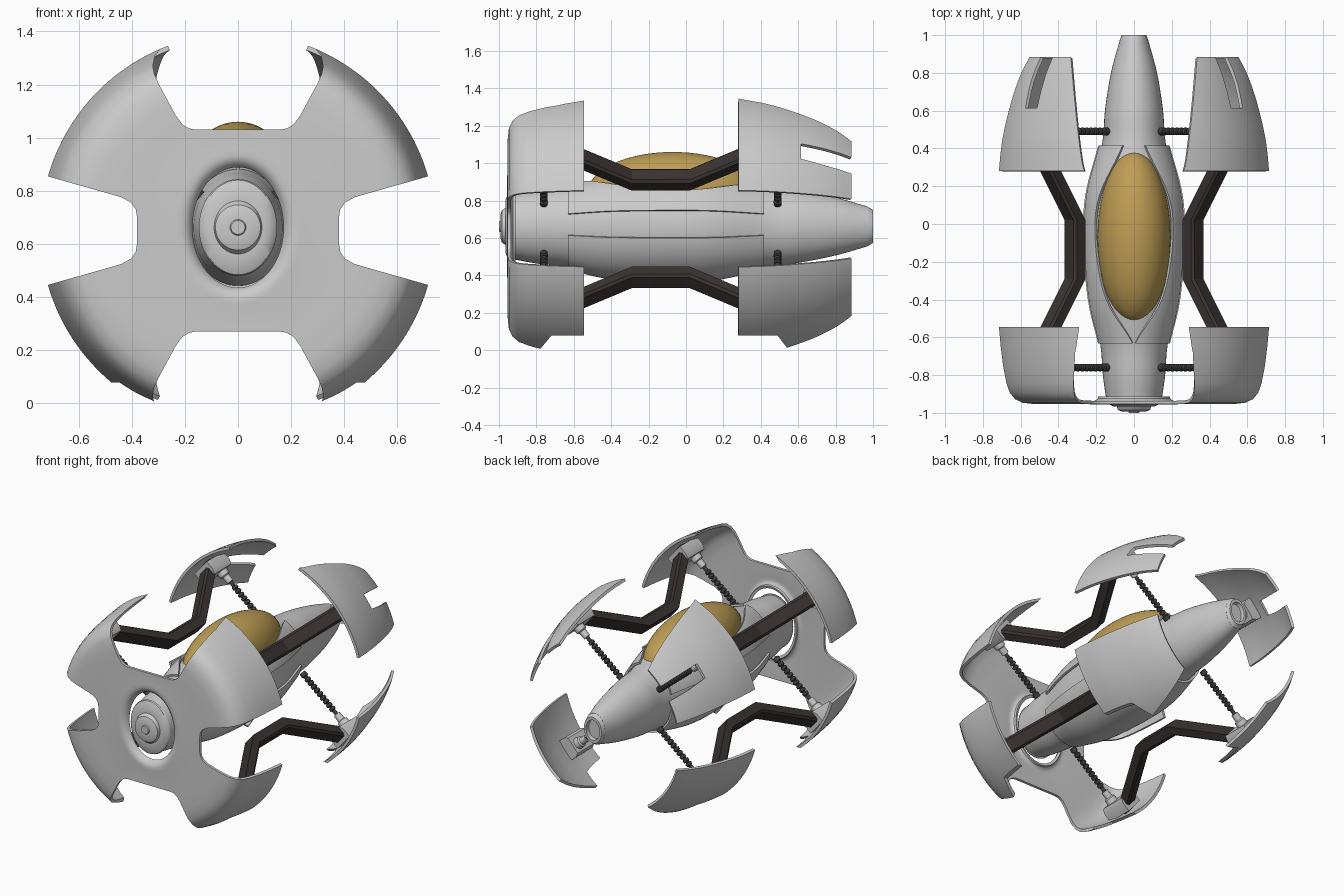
import bpy, bmesh, math
from math import sin, cos, radians, pi
from mathutils import Vector

if "Cube" in bpy.data.objects:
    bpy.data.objects.remove(bpy.data.objects["Cube"])

CZ = 0.65    # axis height of the shields
HZ = 0.662   # axis height of the hull


def material(name, rgb):
    m = bpy.data.materials.new(name)
    m.diffuse_color = (*rgb, 1)
    m.use_nodes = True
    m.node_tree.nodes["Principled BSDF"].inputs["Base Color"].default_value = m.diffuse_color
    return m


DARK = material("dark_metal", (0.042, 0.033, 0.032))
RUBBER = material("dark_rubber", (0.05, 0.05, 0.052))
GOLD = material("gold_glass", (0.52, 0.34, 0.09))


def finish(name, bm, mat=None):
    bmesh.ops.recalc_face_normals(bm, faces=bm.faces)
    me = bpy.data.meshes.new(name)
    bm.to_mesh(me)
    bm.free()
    ob = bpy.data.objects.new(name, me)
    bpy.context.collection.objects.link(ob)
    if mat:
        me.materials.append(mat)
    return ob


def grid(name, rows, closed=True, caps=False, mat=None):
    """Skin a list of equal-length point rows."""
    bm = bmesh.new()
    vs = [[bm.verts.new(p) for p in r] for r in rows]
    n = len(rows[0])
    for a, b in zip(vs, vs[1:]):
        for i in range(n if closed else n - 1):
            j = (i + 1) % n
            bm.faces.new((a[i], a[j], b[j], b[i]))
    if caps:
        bm.faces.new(vs[0])
        bm.faces.new(vs[-1])
    return finish(name, bm, mat)


def prism(name, pts, vec):
    """Extrude a polygon along a vector."""
    rows = [[Vector(p) for p in pts], [Vector(p) + Vector(vec) for p in pts]]
    return grid(name, rows, caps=True)


def apply(ob, kind, **props):
    m = ob.modifiers.new(kind, kind)
    for k, v in props.items():
        setattr(m, k, v)
    bpy.context.view_layer.objects.active = ob
    bpy.ops.object.modifier_apply(modifier=m.name)


def cut(ob, cutter):
    apply(ob, 'BOOLEAN', operation='DIFFERENCE', solver='EXACT', object=cutter)
    bpy.data.objects.remove(cutter)


def spline(pts, k=6):
    """Smooth interpolation through tuples."""
    P = [Vector(p) for p in pts]
    P = [2 * P[0] - P[1]] + P + [2 * P[-1] - P[-2]]
    out = []
    for a, b, c, d in zip(P, P[1:], P[2:], P[3:]):
        for i in range(k):
            t = i / k
            out.append(0.5 * (2 * b + (c - a) * t + (2 * a - 5 * b + 4 * c - d) * t * t
                              + (3 * b - a - 3 * c + d) * t ** 3))
    return [tuple(v) for v in out + [P[-2]]]


def ring(y, rx, rz, zc=HZ, a0=0, a1=360, n=64):
    full = a1 - a0 == 360
    ts = [radians(a0 + (a1 - a0) * i / (n if full else n - 1)) for i in range(n)]
    return [(rx * cos(t), y, zc + rz * sin(t)) for t in ts]


# hull core, nose cap and tail nozzle
core = [(-.94, .145, .172), (-.8, .165, .198), (-.64, .178, .215), (-.4, .225, .26), (-.1, .246, .278),
        (.15, .236, .268), (.43, .168, .215), (.6, .154, .195), (.8, .122, .155), (.975, .075, .105)]
grid("hull_core", [ring(*v) for v in spline(core)], caps=True)
nose = [(-.94, .147, .182), (-.95, .14, .178), (-.965, .11, .142), (-.965, .09, .1), (-.985, .085, .085),
        (-.993, .06, .06), (-.993, .03, .03), (-1, .026, .026)]
grid("nose_cap", [ring(*v) for v in nose], caps=True)
tail = [(.97, .076, .107), (1, .066, .088), (1, .05, .068), (.95, .044, .06)]
grid("tail_nozzle", [ring(*v) for v in tail], caps=True)

# armour shells over the middle of the hull (last value: upper edge angle)
shell = spline([(-.63, .188, .226, 88), (-.4, .243, .276, 54), (-.1, .268, .29, 42),
                (.15, .257, .282, 46), (.415, .186, .228, 72)])
low = grid("lower_hull_shell", [ring(y, a, b, HZ, -168, -12, 40) for y, a, b, t in shell], closed=False)
apply(low, 'SOLIDIFY', thickness=.014, offset=0)
for side, s in (("right", 1), ("left", -1)):
    rows = [[(s * x, y, z) for x, y, z in ring(y, a, b, HZ, 17, t, 14)] for y, a, b, t in shell]
    up = grid(side + "_hull_shell", rows, closed=False)
    apply(up, 'SOLIDIFY', thickness=.014, offset=0)

# canopy
bm = bmesh.new()
bmesh.ops.create_uvsphere(bm, u_segments=48, v_segments=32, radius=1)
for v in bm.verts:
    v.co = (v.co.x * .193, v.co.y * .455 - .07, v.co.z * .215 + .845)
finish("canopy", bm, GOLD)

# front shield: dish with an oval opening, notched on four sides
dish = [(-.915, .18, .235, HZ), (-.93, .185, .24, HZ), (-.942, .2, .255, HZ), (-.947, .215, .27, HZ),
        (-.945, .235, .29, HZ), (-.945, .45, .45, CZ), (-.944, .55, .55, CZ), (-.938, .61, .61, CZ),
        (-.92, .65, .65, CZ), (-.89, .676, .676, CZ), (-.84, .694, .694, CZ), (-.75, .712, .712, CZ),
        (-.65, .725, .725, CZ), (-.545, .735, .735, CZ)]
front = grid("front_shield", [ring(*v, n=128) for v in dish])
apply(front, 'SOLIDIFY', thickness=.018, offset=0)
tall = [(.16, .38), (.185, .385), (.21, .4), (.235, .435), (.27, .5), (.3, .555), (.315, .59), (.321, .62),
        (.312, .66), (.29, .685), (.25, .705), (.25, .9)]
wide = [(.38, .05), (.385, .08), (.402, .105), (.44, .126), (.9, .257)]
for s in (1, -1):
    pts = tall + [(-x, z) for x, z in reversed(tall)]
    cut(front, prism("notch", [(x, -1.1, CZ + s * z) for x, z in pts], (0, .8, 0)))
    pts = wide + [(x, -z) for x, z in reversed(wide)]
    cut(front, prism("notch", [(s * x, -1.1, CZ + z) for x, z in pts], (0, .8, 0)))
cut(front, prism("trim", [(-1, y, z) for y, z in
                 ((-.785, -.2), (-.785, 0), (-.72, .078), (-.4, .078), (-.4, -.2))], (2, 0, 0)))

# things repeated in the four diagonal corners
petal_profile = spline([(.28, .735), (.4, .723), (.5, .705), (.6, .68), (.7, .65), (.8, .61), (.88, .567)], 4)
arm_section = [(-.05, -.037), (.05, -.037), (.05, .022), (.036, .037), (-.036, .037), (-.05, .022)]
arm_path = [(-.7, .68), (-.29, .413), (.02, .413), (.43, .68)]
A = radians(40)
R, T = Vector((cos(A), 0, sin(A))), Vector((-sin(A), 0, cos(A)))
ribs = [(0, .02), (.06, .022), (.07, .013)]
for i in range(9):
    t = .09 + i * .065
    ribs += [(t, .012), (t + .01, .02), (t + .045, .02), (t + .055, .012)]
socket = [(0, .022), (.35, .024), (.4, .034), (1, .042)]


def spin(name, p0, p1, steps, flip, mat=None):
    """Turned rod between two points, steps are (fraction, radius)."""
    d, u = p1 - p0, Vector((0, 1, 0))
    w = d.normalized().cross(u)
    rows = [[flip(p0 + d * t + (u * cos(k * pi / 8) + w * sin(k * pi / 8)) * r) for k in range(16)]
            for t, r in steps]
    grid(name, rows, caps=True, mat=mat)


def polar(r, a, y):
    return Vector((r * cos(a), y, r * sin(a)))


for sx, sz, tag in ((1, 1, "upper_right"), (-1, 1, "upper_left"), (1, -1, "lower_right"), (-1, -1, "lower_left")):
    def flip(p):
        return Vector((sx * p[0], p[1], CZ + sz * p[2]))

    # rear shield petal: slotted above, corner trimmed below
    rows = []
    for y, r in petal_profile:
        edge = .26 + .07 * (max(y - .28, 0) / .6) ** .7
        a0, a1 = radians(16), math.acos(edge / r)
        rows.append([flip(polar(r, a0 + (a1 - a0) * i / 24, y)) for i in range(25)])
    petal = grid("rear_shield_" + tag, rows, closed=False)
    apply(petal, 'SOLIDIFY', thickness=.018, offset=0)
    if sz > 0:
        slot = [[flip(polar(q, radians(a), y)) for a, y in ((30.5, .95), (41.5, .95), (41.5, .615), (33, .615))]
                for q in (.45, .9)]
        cut(petal, grid("slot", slot, caps=True))
    else:
        cut(petal, prism("trim", [(-1, y, z) for y, z in
                         ((.2, -.2), (.2, .078), (.49, .078), (.55, 0), (.55, -.2))], (2, 0, 0)))

    # cranked arm joining front and rear shields
    grid("arm_" + tag, [[flip(R * (r + b) + T * a + Vector((0, y, 0))) for a, b in arm_section]
                        for y, r in arm_path], caps=True, mat=DARK)

    for where, y, yb in (("rear", .49, .455), ("front", -.76, -.725)):
        # mounting block under the shield
        block = [[flip(R * r + T * a + Vector((0, yb + b, 0))) for a, b in
                  ((-w, -.09), (w, -.09), (w, .09), (-w, .09))] for r, w in ((.61, .055), (.64, .07), (.7, .07))]
        grid(f"{where}_mount_{tag}", block, caps=True)
        # ribbed strut with a pale socket
        p0, p1 = Vector((.14, y, .13)), Vector((.5, y, .425))
        spin(f"{where}_strut_{tag}", p0, p0.lerp(p1, .98), ribs + [(.8, .012)], flip, RUBBER)
        spin(f"{where}_socket_{tag}", p0.lerp(p1, .72), p1, socket, flip)

# smooth shading with crisp edges
bpy.ops.object.select_all(action='SELECT')
bpy.context.view_layer.objects.active = front
bpy.ops.object.shade_smooth_by_angle(angle=radians(32))
